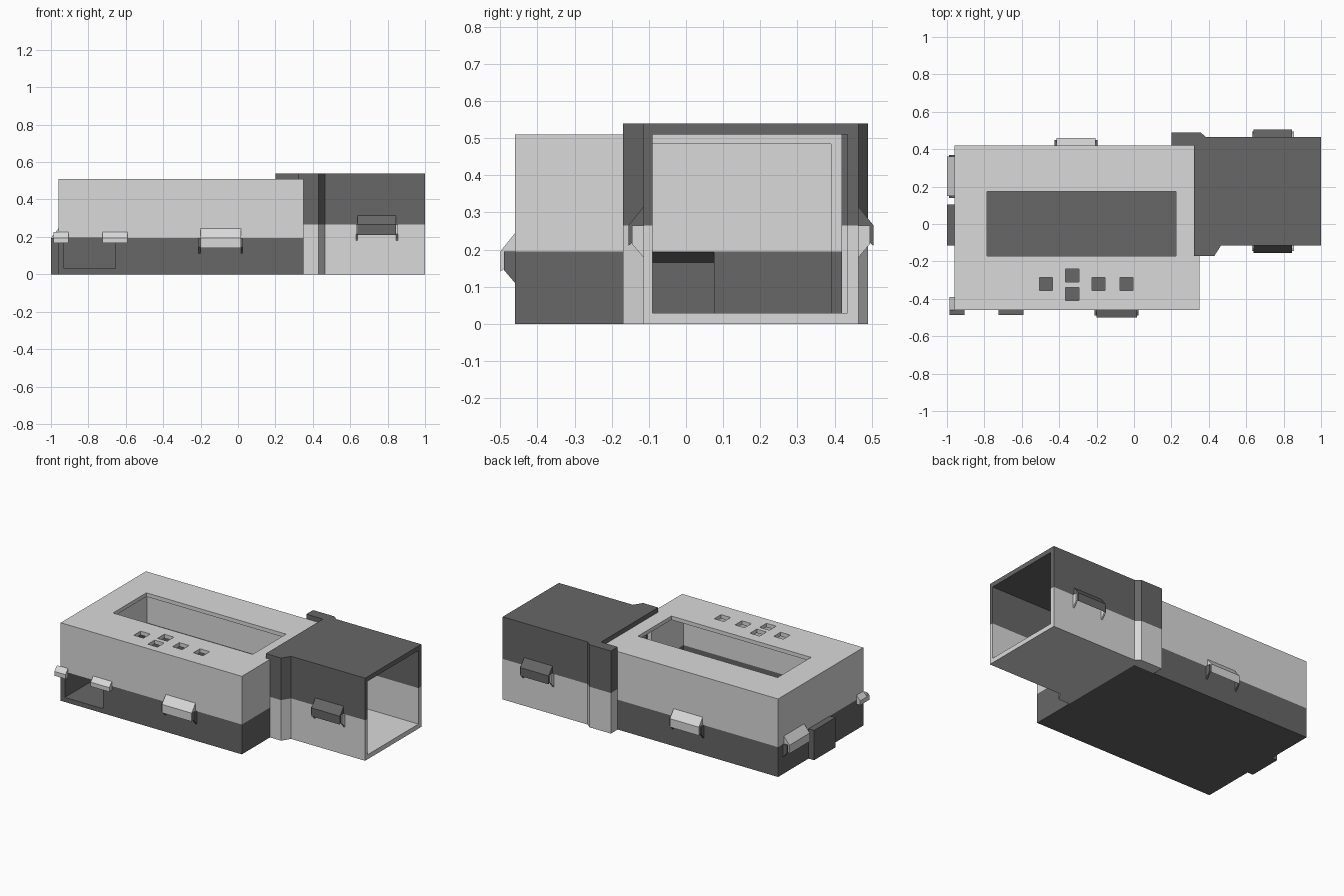
import bpy, bmesh

if "Cube" in bpy.data.objects:
    bpy.data.objects.remove(bpy.data.objects["Cube"])

# ---- two flat colours ----
def material(name, v):
    m = bpy.data.materials.new(name)
    m.diffuse_color = (v, v, v, 1)
    m.use_nodes = True
    m.node_tree.nodes["Principled BSDF"].inputs["Base Color"].default_value = m.diffuse_color
    return m

LIGHT = material("light_grey", 0.70)
DARK = material("dark_grey", 0.135)


def solid(name, ring0, ring1, mat):
    """Closed solid between two matching rings of points."""
    bm = bmesh.new()
    a = [bm.verts.new(p) for p in ring0]
    b = [bm.verts.new(p) for p in ring1]
    bm.faces.new(a)
    bm.faces.new(b[::-1])
    n = len(a)
    for i in range(n):
        bm.faces.new((a[i], b[i], b[(i + 1) % n], a[(i + 1) % n]))
    bmesh.ops.recalc_face_normals(bm, faces=bm.faces)
    me = bpy.data.meshes.new(name)
    bm.to_mesh(me)
    bm.free()
    me.materials.append(mat)
    ob = bpy.data.objects.new(name, me)
    bpy.context.collection.objects.link(ob)
    return ob


def prism(name, outline, z0, z1, mat=LIGHT):
    return solid(name, [(x, y, z0) for x, y in outline],
                 [(x, y, z1) for x, y in outline], mat)


def box(name, x0, x1, y0, y1, z0, z1, mat=LIGHT):
    return prism(name, [(x0, y0), (x1, y0), (x1, y1), (x0, y1)], z0, z1, mat)


def cut(ob, *cutters):
    """Subtract each cutter, bake the result and remove the cutter."""
    for c in cutters:
        c.hide_render = True
        c.data.materials.clear()
        c.data.materials.append(ob.data.materials[0])
        mod = ob.modifiers.new("cut", 'BOOLEAN')
        mod.operation, mod.solver, mod.object = 'DIFFERENCE', 'EXACT', c
        bpy.context.view_layer.update()
        dg = bpy.context.evaluated_depsgraph_get()
        me = bpy.data.meshes.new_from_object(ob.evaluated_get(dg))
        ob.modifiers.clear()
        ob.data = me
        bpy.data.objects.remove(c)


def on_wall(name, side, base, a0, a1, profile, seam, mat):
    """Extrude a (depth, height) profile along a wall."""
    def place(a, d, h):
        z = seam + h
        return {'front': (a, base - d, z), 'back': (a, base + d, z),
                'left': (base - d, a, z)}[side]
    return solid(name, [place(a0, d, h) for d, h in profile],
                 [place(a1, d, h) for d, h in profile], mat)


HOOK = [(0, .05), (.04, 0), (.04, -.055), (.028, -.045), (.028, 0), (0, 0)]
TAB = [(0, 0), (.03, 0), (.03, -.05), (0, -.085)]
LUG = [(0, .03), (.027, 0), (.027, -.028), (0, -.028)]


def clip(name, side, base, a0, a1, seam, mat, tab_mat):
    on_wall(name + "_hook", side, base, a0, a1, HOOK, seam, mat)
    for i, a in enumerate((a0 - .01, a1)):
        on_wall(f"{name}_tab_{i}", side, base, a, a + .01, TAB, seam, tab_mat)


# ---- main case: dark tray and light lid ----
SEAM = .195
X0, X1, Y0, Y1 = -.96, .35, -.46, .42
inside = [(-.93, -.43), (.32, -.43), (.32, -.10), (.5, -.10), (.5, .39), (-.93, .39)]

tray_outline = [(X0, Y0), (X1, Y0), (X1, Y1), (X0, Y1),
                (X0, .105), (-1, .105), (-1, -.115), (X0, -.115)]
tray = prism("case_tray", tray_outline, 0, SEAM, DARK)
# pocket in the side bump, with a sloped ceiling
pocket = [(-.97, .03), (-.90, .03), (-.90, .193), (-.93, .193), (-.97, .165)]
cut(tray,
    prism("tray_cavity", inside, .03, .4),
    box("front_port", -.93, -.655, -.6, -.40, .03, .4),
    solid("bump_pocket", [(x, -.09, z) for x, z in pocket],
          [(x, .075, z) for x, z in pocket], DARK))

lid = box("case_lid", X0, X1, Y0, Y1, SEAM, .51, LIGHT)
cut(lid, prism("lid_cavity", inside, 0, .485),
    box("screen_window", -.785, .225, -.17, .175, .4, .6))
for bx, by in [(-.47, -.32), (-.33, -.275), (-.33, -.375), (-.19, -.32), (-.04, -.32)]:
    cut(lid, box("button_hole", bx - .035, bx + .035, by - .035, by + .035, .4, .6))

# ---- side sleeve: light lower half, dark upper half ----
SPLIT = .265
sleeve = [(.32, -.17), (.43, -.17), (.465, -.115), (1, -.115), (1, .465),
          (.385, .465), (.355, .49), (.20, .49), (.20, .42), (.32, .42)]
for name, z0, z1, mat in (("sleeve_lower", 0, SPLIT, LIGHT),
                          ("sleeve_upper", SPLIT, .54, DARK)):
    half = prism(name, sleeve, z0, z1, mat)
    cut(half, box("case_space", 0, X1, -.6, Y1, -.1, .51),
        box("sleeve_cavity", .34, 1.1, -.09, .435, .03, .51))

# ---- snap clips ----
clip("case_front_clip", 'front', Y0, -.20, .015, SEAM, LIGHT, DARK)
clip("case_back_clip", 'back', Y1, -.415, -.205, SEAM, LIGHT, DARK)
clip("case_left_clip", 'left', X0, .15, .36, SEAM, LIGHT, DARK)
clip("sleeve_front_clip", 'front', -.115, .64, .845, SPLIT, DARK, LIGHT)
clip("sleeve_back_clip", 'back', .465, .64, .845, SPLIT, DARK, LIGHT)

# ---- lugs either side of the front port ----
on_wall("port_lug", 'front', Y0, -.725, -.59, LUG, SEAM, LIGHT)
on_wall("corner_lug_front", 'front', Y0, -.987, -.907, LUG, SEAM, LIGHT)
on_wall("corner_lug_side", 'left', X0, -.46, -.39, LUG, SEAM, LIGHT)
